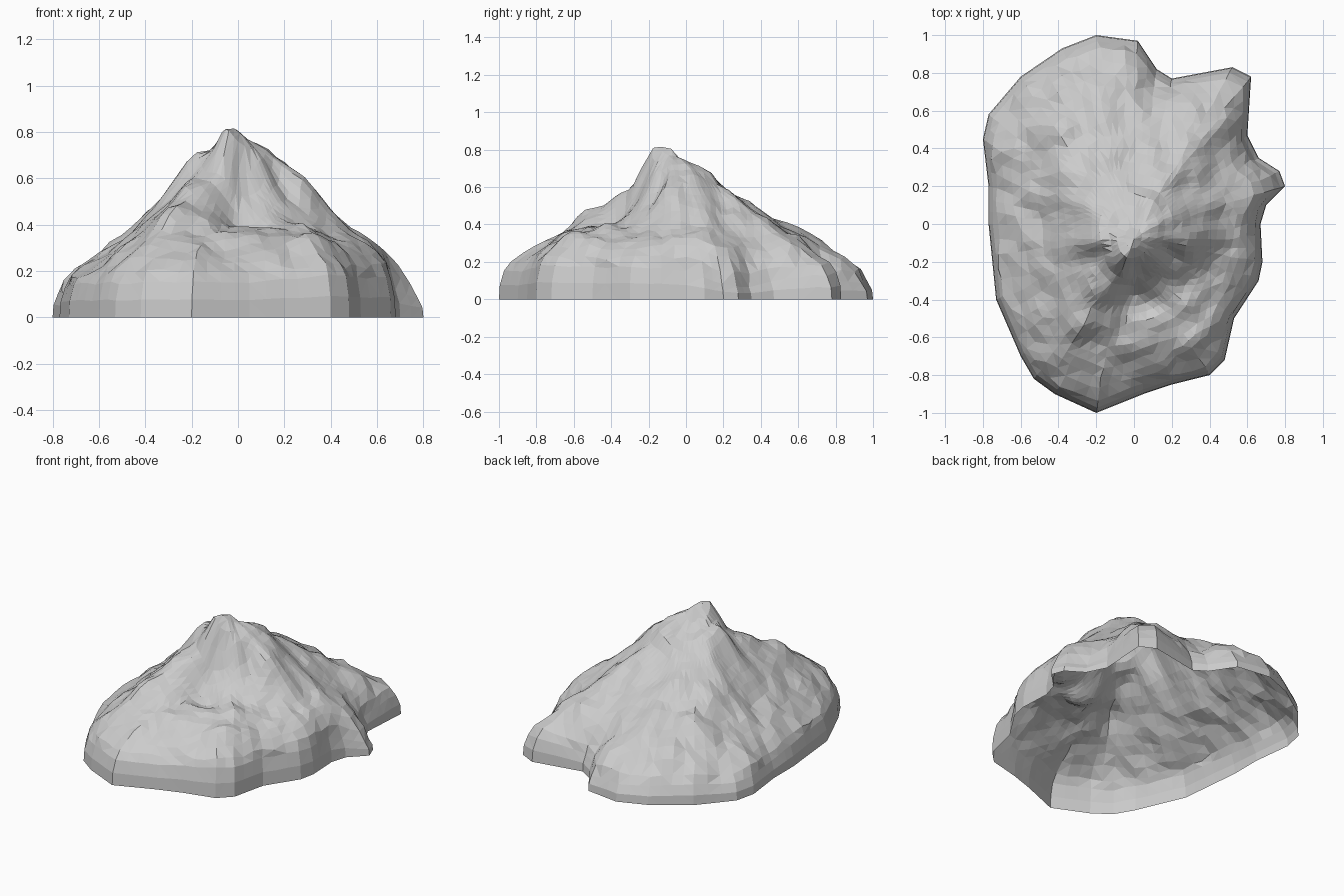
import bpy
import bmesh
import math
from mathutils import Vector, noise

cube = bpy.data.objects.get("Cube")
if cube:
    bpy.data.objects.remove(cube, do_unlink=True)

PEAK = Vector((0.0, -0.08))
SUMMIT = 0.78

# Footprint of the mound, counter-clockwise
OUTLINE = [(.80, .20), (.77, .28), (.66, .35), (.60, .47), (.62, .78), (.52, .83),
           (.2, .77), (.12, .82), (.02, .97), (-.2, 1), (-.38, .93), (-.6, .78),
           (-.77, .58), (-.8, .45), (-.77, .2), (-.77, 0), (-.73, -.4), (-.6, -.7),
           (-.53, -.82), (-.42, -.9), (-.2, -1), (.05, -.9), (.2, -.85), (.4, -.8),
           (.48, -.72), (.53, -.5), (.66, -.3), (.68, -.2), (.67, 0), (.7, .1)]

# Slope heights from summit to rim, one row for every thirty degrees
STEPS = [0, .1, .25, .45, .65, .85, 1]
SLOPES = [(.74, .68, .56, .42, .31, .16), (.73, .65, .51, .37, .25, .06),
          (.71, .62, .51, .40, .26, .14), (.70, .60, .48, .36, .23, .09),
          (.70, .61, .50, .39, .27, .12), (.72, .65, .50, .34, .22, .10),
          (.74, .66, .49, .33, .23, .13), (.74, .62, .48, .34, .24, .15),
          (.75, .60, .47, .39, .27, .15), (.74, .52, .39, .34, .25, .15),
          (.74, .56, .43, .36, .30, .18), (.73, .60, .43, .35, .29, .17)]

# Local crags and hollows: x, y, height, radius
CRAGS = [(-.04, -.16, .06, .07), (-.22, -.1, .05, .1), (-.2, -.36, .07, .09),
         (-.3, -.52, .06, .09), (.18, .04, .05, .09), (.37, .1, .04, .09),
         (.06, -.38, -.05, .12), (.05, -.6, .02, .15), (-.24, .48, -.03, .1),
         (-.4, .52, .03, .08), (.34, -.62, .03, .08), (.1, .12, .03, .08)]


def along(row, t):
    """Height on one slope at a fraction t of the way to the rim."""
    heights = (SUMMIT,) + row
    for i in range(len(STEPS) - 1):
        if t <= STEPS[i + 1]:
            f = (t - STEPS[i]) / (STEPS[i + 1] - STEPS[i])
            return heights[i] + (heights[i + 1] - heights[i]) * f
    return heights[-1]


def slope_height(angle, t):
    """Blend the two neighbouring slopes."""
    count = len(SLOPES)
    s = (angle / math.tau * count) % count
    i = int(s) % count
    f = s - int(s)
    f = f * f * (3 - 2 * f)
    return along(SLOPES[i], t) * (1 - f) + along(SLOPES[(i + 1) % count], t) * f


def relief(x, y):
    """Crags, broad gullies and small chips."""
    p = Vector((x, y, 0))
    z = .025 * noise.noise(p * 4 + Vector((3, 7, 1))) + .03 * noise.noise(p * 9)
    for cx, cy, height, radius in CRAGS:
        z += height * math.exp(-((x - cx) ** 2 + (y - cy) ** 2) / radius ** 2)
    return z


def footprint(spacing):
    """Outline split into edges of even length."""
    points = []
    for i, start in enumerate(OUTLINE):
        a, b = Vector(start), Vector(OUTLINE[(i + 1) % len(OUTLINE)])
        n = max(1, round((b - a).length / spacing))
        points += [a.lerp(b, k / n) for k in range(n)]
    return points


# Rock mound: rings of the footprint softening toward the summit, open underneath
bm = bmesh.new()
rim = footprint(.075)
count = len(rim)
soft = [sum((rim[(i + k) % count] for k in range(-4, 5)), Vector((0, 0))) / 9
        for i in range(count)]
rings = 17
layers = []
for r in range(1, rings + 1):
    t = r / rings
    layer = []
    for edge, rounded in zip(rim, soft):
        offset = rounded.lerp(edge, t * t) - PEAK
        flat = PEAK + offset * (t if r < rings else .97)
        # loosen the grid so facets look chipped
        if 2 < r < rings:
            j = noise.noise_vector(Vector((flat.x, flat.y, 4)) * 9)
            flat += Vector((j.x, j.y)) * .022
        angle = math.atan2(offset.y, offset.x)
        z = slope_height(angle, t)
        z += relief(flat.x, flat.y) * (.4 if r == rings else 1)
        layer.append(bm.verts.new((flat.x, flat.y, max(.04, z))))
    layers.append(layer)

# Steep foot, rounding over before it meets the ground
for drop, size in ((.5, .995), (0, 1)):
    layer = []
    for edge, top in zip(rim, layers[rings - 1]):
        flat = PEAK + (edge - PEAK) * size
        layer.append(bm.verts.new((flat.x, flat.y, top.co.z * drop)))
    layers.append(layer)

for inner, outer in zip(layers, layers[1:]):
    for i in range(count):
        k = (i + 1) % count
        bm.faces.new((inner[i], outer[i], outer[k], inner[k]))

# Summit knob
tip = bm.verts.new((PEAK.x, PEAK.y, .805))
for i in range(count):
    bm.faces.new((tip, layers[0][i], layers[0][(i + 1) % count]))

# Merge the slivers near the summit and break the quads into facets
bmesh.ops.remove_doubles(bm, verts=bm.verts[:], dist=.018)
bmesh.ops.triangulate(bm, faces=bm.faces[:])
bmesh.ops.recalc_face_normals(bm, faces=bm.faces[:])
if sum(f.normal.z for f in bm.faces) < 0:
    bmesh.ops.reverse_faces(bm, faces=bm.faces[:])

mesh = bpy.data.meshes.new("rock_mound")
bm.to_mesh(mesh)
bm.free()
mound = bpy.data.objects.new("rock_mound", mesh)
bpy.context.collection.objects.link(mound)

stone = bpy.data.materials.new("light_grey_stone")
stone.use_nodes = True
grey = (.6, .6, .6, 1)
stone.diffuse_color = grey
shader = stone.node_tree.nodes["Principled BSDF"]
shader.inputs["Base Color"].default_value = grey
shader.inputs["Roughness"].default_value = .9
mesh.materials.append(stone)
